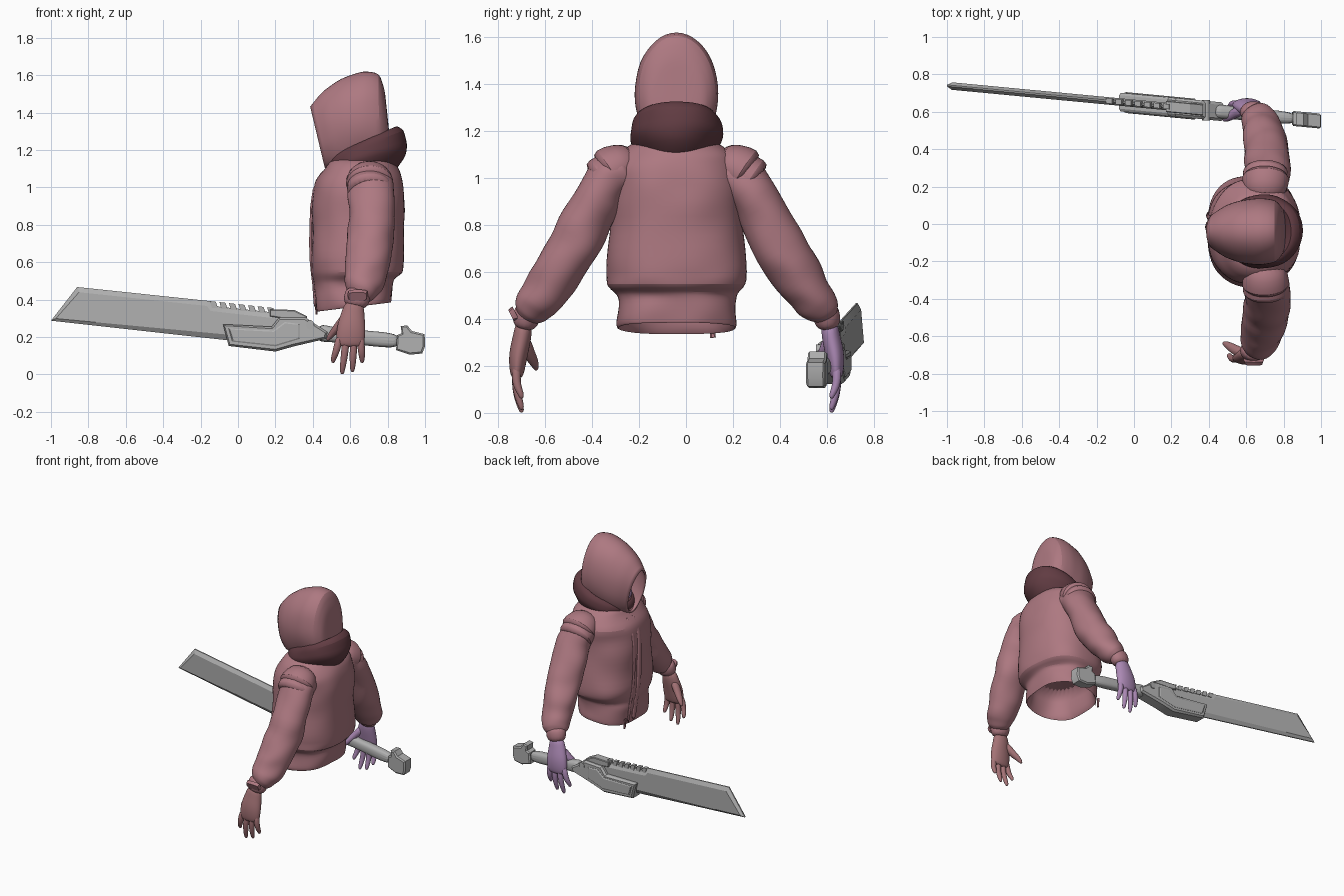
import bpy, bmesh, math
from mathutils import Vector, noise

cube = bpy.data.objects.get("Cube")
if cube:
    bpy.data.objects.remove(cube)

MID = -0.04  # centre line of the body, which looks along -x


def material(name, r, g, b):
    m = bpy.data.materials.new(name)
    m.use_nodes = True
    m.diffuse_color = (r, g, b, 1)
    m.node_tree.nodes["Principled BSDF"].inputs["Base Color"].default_value = (r, g, b, 1)
    return m


CLOTH = material("dusty pink cloth", 0.42, 0.19, 0.22)
LINING = material("dark maroon collar", 0.12, 0.045, 0.055)
GLOVE = material("brown pink glove", 0.37, 0.17, 0.18)
SKIN = material("lilac skin", 0.41, 0.25, 0.46)
STEEL = material("grey steel", 0.43, 0.43, 0.43)


def finish(name, bm, mat, subdiv=0, angle=40):
    bmesh.ops.recalc_face_normals(bm, faces=bm.faces)
    mesh = bpy.data.meshes.new(name)
    bm.to_mesh(mesh)
    bm.free()
    mesh.materials.append(mat)
    ob = bpy.data.objects.new(name, mesh)
    bpy.context.collection.objects.link(ob)
    if subdiv:
        ob.modifiers.new("smooth", "SUBSURF").levels = subdiv
        ob.modifiers["smooth"].render_levels = subdiv
    bpy.ops.object.select_all(action="DESELECT")
    ob.select_set(True)
    bpy.context.view_layer.objects.active = ob
    bpy.ops.object.shade_smooth_by_angle(angle=math.radians(angle))
    return ob


def loft(name, rings, mat, n=16, power=2, steps=1, crease=0, caps=(True, True), subdiv=2):
    """Skin a list of (centre, u radius vector, v radius vector) rings."""
    rings = [[Vector(p) for p in r] for r in rings]
    dense = []
    for a, b in zip(rings, rings[1:]):
        dense += [[p.lerp(q, i / steps) for p, q in zip(a, b)] for i in range(steps)]
    dense.append(rings[-1])
    bm = bmesh.new()
    loops = []
    for c, u, v in dense:
        loop = []
        for i in range(n):
            a = 2 * math.pi * i / n
            cu, sv = [math.copysign(abs(t) ** (2 / power), t) for t in (math.cos(a), math.sin(a))]
            p = c + u * cu + v * sv
            if crease:  # soft cloth folds
                fold = noise.noise(Vector((p.x * 6, p.y * 6, p.z * 13)))
                p += (p - c).normalized() * fold * crease
            loop.append(bm.verts.new(p))
        loops.append(loop)
    for a, b in zip(loops, loops[1:]):
        for i in range(n):
            bm.faces.new((a[i], a[(i + 1) % n], b[(i + 1) % n], b[i]))
    for cap, loop in zip(caps, (loops[0], loops[-1])):
        if cap:
            bm.faces.new(loop)
    return finish(name, bm, mat, subdiv)


def tube(name, points, radii, mat, ref=(1, 0, 0), **kw):
    """Loft along a path; each radius is (along ref, across ref)."""
    pts = [Vector(p) for p in points]
    rings = []
    for i, p in enumerate(pts):
        t = (pts[min(i + 1, len(pts) - 1)] - pts[max(i - 1, 0)]).normalized()
        u = Vector(ref)
        u = (u - t * u.dot(t)).normalized()
        rings.append((p, u * radii[i][0], t.cross(u) * radii[i][1]))
    return loft(name, rings, mat, **kw)


def level(x, z, rx, ry, tilt=0):
    return ((x, MID, z), (rx, 0, tilt), (0, ry, 0))


# Jacket body, with the hem turned up inside
loft("jacket_body", [
    level(.62, .56, .17, .21), level(.62, .39, .18, .235, .02), level(.62, .355, .2, .25, .025),
    level(.62, .38, .205, .26, .025), level(.62, .47, .21, .25, .02), level(.625, .505, .215, .255, .01),
    level(.64, .545, .245, .3), level(.64, .62, .25, .3), level(.64, .8, .245, .28),
    level(.645, .95, .25, .275), level(.65, 1.04, .235, .275), level(.66, 1.1, .2, .24),
    level(.66, 1.145, .17, .19), level(.66, 1.17, .1, .1)],
    CLOTH, n=32, power=2.4, steps=2, crease=.016, subdiv=1)

# Front zip, its flap and the loose pull
for name, dy, r in (("front_zip", .03, .007), ("front_flap", -.03, .013)):
    path = [(.47, dy, 1.1), (.4, dy, 1), (.393, dy + .01, .8), (.39, dy + .02, .6),
            (.412, dy + .03, .49), (.415, dy + .05, .34)]
    tube(name, path, [(r * 2, r)] * 6, CLOTH, ref=(0, 1, 0), n=8, subdiv=1)
tube("zip_pull", [(.415, .11, .39), (.42, .115, .32)], [(.012, .006)] * 2, CLOTH, ref=(0, 1, 0), n=6, subdiv=0)

# Thick folded collar, low at the throat
loft("collar", [
    level(.66, 1.07, .17, .13), level(.68, 1.12, .21, .18, .04), level(.69, 1.17, .217, .2, .06),
    level(.685, 1.23, .208, .195, .08), level(.67, 1.255, .175, .17, .08), level(.66, 1.2, .13, .13, .05)],
    LINING, n=24, steps=2, crease=.012, subdiv=1)

# Hood: arched sections running from the open rim to the back of the head
hood_sections = [  # top x, top z, bottom x, bottom z, half width
    (.385, 1.435, .465, 1.1, .095), (.45, 1.515, .53, 1.08, .14), (.55, 1.585, .59, 1.08, .17),
    (.67, 1.625, .67, 1.1, .182), (.755, 1.615, .76, 1.1, .168), (.785, 1.52, .81, 1.15, .12),
    (.795, 1.42, .815, 1.24, .05)]
hood = loft("hood", [(((tx + bx) / 2, MID, (tz + bz) / 2), ((tx - bx) / 2, 0, (tz - bz) / 2), (0, w, 0))
                     for tx, tz, bx, bz, w in hood_sections],
            CLOTH, n=24, steps=2, crease=.006, caps=(False, True), subdiv=1)
shell = hood.modifiers.new("cloth thickness", "SOLIDIFY")
shell.thickness = .014


def blob(name, centre, size, mat):
    bm = bmesh.new()
    bmesh.ops.create_uvsphere(bm, u_segments=20, v_segments=12, radius=1)
    for v in bm.verts:
        v.co = Vector(centre) + Vector([a * b for a, b in zip(v.co, size)])
    return finish(name, bm, mat, angle=60)


# Masked face deep in the hood
blob("face", (.59, MID, 1.31), (.11, .1, .16), SKIN)
blob("brow", (.5, MID, 1.36), (.03, .065, .025), SKIN)
blob("nose", (.49, MID, 1.31), (.025, .02, .04), SKIN)
blob("jaw", (.515, MID, 1.23), (.035, .05, .04), SKIN)

# Arms and hands, mirrored across the body
for side, label, hand_mat in ((-1, "left", GLOVE), (1, "right", SKIN)):
    def at(x, y, z):
        return (x, MID + side * y, z)

    tube(label + "_sleeve",
         [at(.71, .2, 1.04), at(.71, .28, 1.01), at(.715, .345, .9), at(.71, .43, .72), at(.695, .52, .575),
          at(.675, .59, .48), at(.655, .625, .435), at(.645, .64, .41)],
         [(.11, .1), (.122, .106), (.122, .103), (.125, .112), (.118, .108), (.1, .09), (.085, .072), (.06, .05)],
         CLOTH, n=20, steps=3, crease=.02, subdiv=1)
    tube(label + "_cuff", [at(.65, .625, .45), at(.635, .64, .41), at(.625, .65, .355)],
         [(.07, .06), (.073, .06), (.062, .05)], CLOTH)
    # Layered shoulder flaps
    for k in range(2):
        d = k * .035
        tube(f"{label}_shoulder_flap_{k + 1}",
             [at(.7, .17 + d, 1.08 - d), at(.7, .23 + d, 1.055 - d), at(.705, .29 + d, 1.02 - d), at(.705, .295 + d, 1.015 - d)],
             [(.09, .07), (.118, .1), (.134 - d / 5, .118 - d / 3), (.11, .09)], CLOTH, n=20, subdiv=1)
    # Palm, four fingers and thumb
    tube(label + "_palm",
         [at(.625, .65, .39), at(.615, .655, .33), at(.605, .675, .25), at(.6, .68, .17), at(.6, .68, .145)],
         [(.05, .036), (.062, .04), (.08, .042), (.078, .032), (.062, .02)], hand_mat)
    for i, (bx, tx, tz) in enumerate([(.545, .508, .06), (.58, .557, 0), (.62, .612, .012), (.655, .664, .06)]):
        mx, mz = (bx + tx) / 2, (.19 + tz) / 2
        tube(f"{label}_finger_{i + 1}",
             [at(bx, .68, .21), at(mx, .685, mz), at(tx, .662, tz + .02), at(tx, .658, tz)],
             [(.024, .023), (.021, .02), (.016, .015), (.008, .008)], hand_mat, n=8)
    tube(label + "_thumb",
         [at(.585, .65, .32), at(.54, .635, .26), at(.5, .605, .215), at(.475, .595, .18)],
         [(.03, .03), (.032, .026), (.022, .02), (.01, .01)], hand_mat, ref=(0, 1, 0), n=8)

# Wrist band on the gloved arm
tube("wrist_plate", [(.64, -.725, .425), (.64, -.745, .415)], [(.055, .032), (.048, .026)],
     CLOTH, n=12, power=4, subdiv=0)


def sword_y(x):
    return .645 - .095 * x


def plate(name, outline, half, inset=0, rise=0, offset=0):
    """Side outline given thickness across the sword, with sloped edges."""
    bm = bmesh.new()
    sides = [[bm.verts.new((x, sword_y(x) + offset + s * half, z)) for x, z in outline] for s in (-1, 1)]
    n = len(outline)
    faces = [bm.faces.new(loop) for loop in sides]
    for i in range(n):
        bm.faces.new((sides[0][i], sides[0][(i + 1) % n], sides[1][(i + 1) % n], sides[1][i]))
    bmesh.ops.recalc_face_normals(bm, faces=bm.faces)
    if inset:
        bmesh.ops.inset_individual(bm, faces=faces, thickness=inset, depth=rise)
    return finish(name, bm, STEEL, angle=25)


# Broad slanted blade with a saw spine
plate("blade", [(-1, .287), (-.86, .467), (-.15, .392), (-.13, .365), (.2, .33), (.36, .3), (.42, .24),
                (.3, .16), (-.08, .185)], .004, .03, .016)
for i in range(7):
    x, z = -.14 + i * .051, .355 - i * .0055
    plate(f"saw_tooth_{i + 1}", [(x, z), (x - .01, z + .037), (x + .022, z + .033), (x + .033, z)], .014)
plate("spine_block", [(.17, .31), (.17, .347), (.3, .345), (.37, .31), (.36, .28)], .026, .006, .004)

# Stepped housing around the blade root
plate("housing", [(-.08, .268), (.18, .255), (.22, .305), (.36, .305), (.48, .225), (.47, .19), (.3, .15),
                  (.2, .122), (-.05, .152)], .036, .012, .014)
plate("housing_panel", [(-.05, .245), (.19, .235), (.25, .28), (.33, .27), (.33, .19), (.2, .15), (-.03, .175)],
      .052, .008, .004)
tube("housing_button", [(.385, sword_y(.385) - .055, .265), (.385, sword_y(.385) + .055, .265)],
     [(.022, .026)] * 2, STEEL, n=12, subdiv=0)

# Grip and hooked pommel
tube("grip", [(x, sword_y(x), z) for x, z in ((.42, .225), (.5, .212), (.68, .195), (.88, .175))],
     [(.055, .045), (.038, .034), (.04, .035), (.044, .036)], STEEL, ref=(0, 0, 1), power=2.6)
plate("pommel", [(.845, .13), (.92, .105), (.985, .112), (1, .15), (.998, .215), (.93, .232), (.905, .262),
                 (.87, .258), (.875, .22), (.85, .21)], .032, .01, .008)
